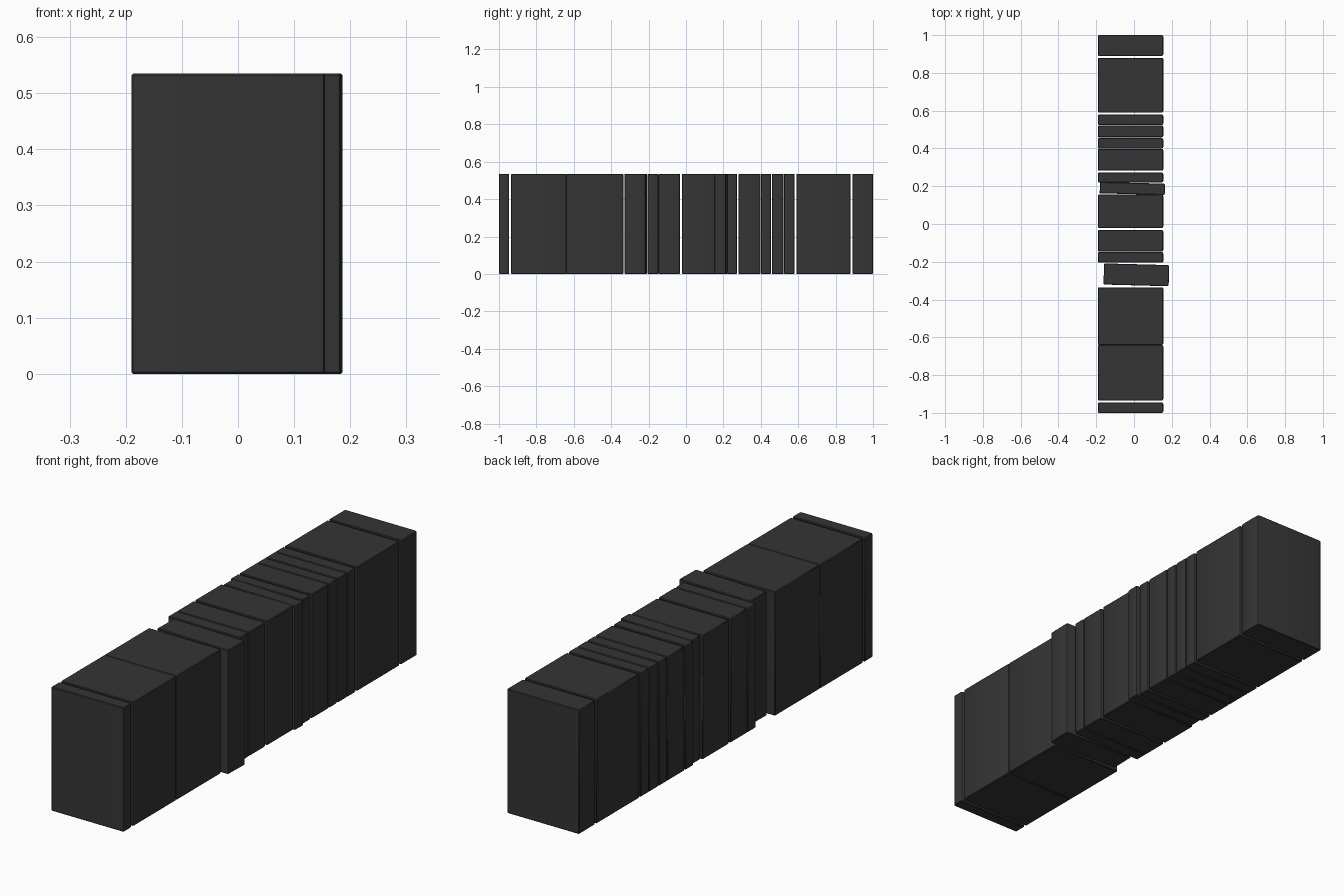
import bpy, bmesh
from math import radians
from mathutils import Matrix

if "Cube" in bpy.data.objects:
    bpy.data.objects.remove(bpy.data.objects["Cube"])

dark = bpy.data.materials.new("dark_cover")
dark.diffuse_color = (0.035, 0.035, 0.035, 1)
dark.use_nodes = True
dark.node_tree.nodes["Principled BSDF"].inputs["Base Color"].default_value = dark.diffuse_color

H, X0, X1 = 0.535, -0.19, 0.155


def book(name, y0, y1, shift=0.0, turn=0.0):
    """Closed book block: small bevel on all edges, broader rounding on the spine (+x)."""
    bm = bmesh.new()
    bmesh.ops.create_cube(bm, size=1)
    bmesh.ops.scale(bm, vec=(X1 - X0, y1 - y0, H), verts=bm.verts)
    spine = [e for e in bm.edges
             if all(v.co.x > 0 for v in e.verts)
             and abs(e.verts[0].co.z - e.verts[1].co.z) > 0.1]
    bmesh.ops.bevel(bm, geom=spine, offset=0.008, segments=2,
                    profile=0.5, affect='EDGES')
    bmesh.ops.rotate(bm, cent=(0, 0, 0), matrix=Matrix.Rotation(radians(turn), 3, 'Z'),
                     verts=bm.verts)
    me = bpy.data.meshes.new(name)
    bm.to_mesh(me)
    bm.free()
    ob = bpy.data.objects.new(name, me)
    bpy.context.collection.objects.link(ob)
    ob.location = ((X0 + X1) / 2 + shift, (y0 + y1) / 2, H / 2)
    me.materials.append(dark)
    bev = ob.modifiers.new("soft_edges", 'BEVEL')
    bev.width = 0.003
    bev.segments = 1
    bev.limit_method = 'ANGLE'
    bev.angle_limit = radians(60)
    bpy.ops.object.select_all(action='DESELECT')
    ob.select_set(True)
    bpy.context.view_layer.objects.active = ob
    bpy.ops.object.shade_smooth_by_angle(angle=radians(40))


# Row of books along y: start, end, pull-out towards +x, turn in degrees
row = [
    (-1.0, -0.945, 0, 0),
    (-0.935, -0.64, 0, 0),
    (-0.64, -0.335, 0, 0),
    (-0.325, -0.213, 0.03, -1.5),
    (-0.205, -0.148, 0, 0),
    (-0.146, -0.032, 0, 0),
    (-0.022, 0.157, 0, 0),
    (0.158, 0.218, 0.009, -1.5),
    (0.22, 0.273, 0, 0),
    (0.282, 0.398, 0, 0),
    (0.4, 0.455, 0, 0),
    (0.459, 0.522, 0, 0),
    (0.524, 0.58, 0, 0),
    (0.59, 0.88, 0, 0),
    (0.89, 1.0, 0, 0),
]
for i, spec in enumerate(row, 1):
    book(f"book_{i:02d}", *spec)
